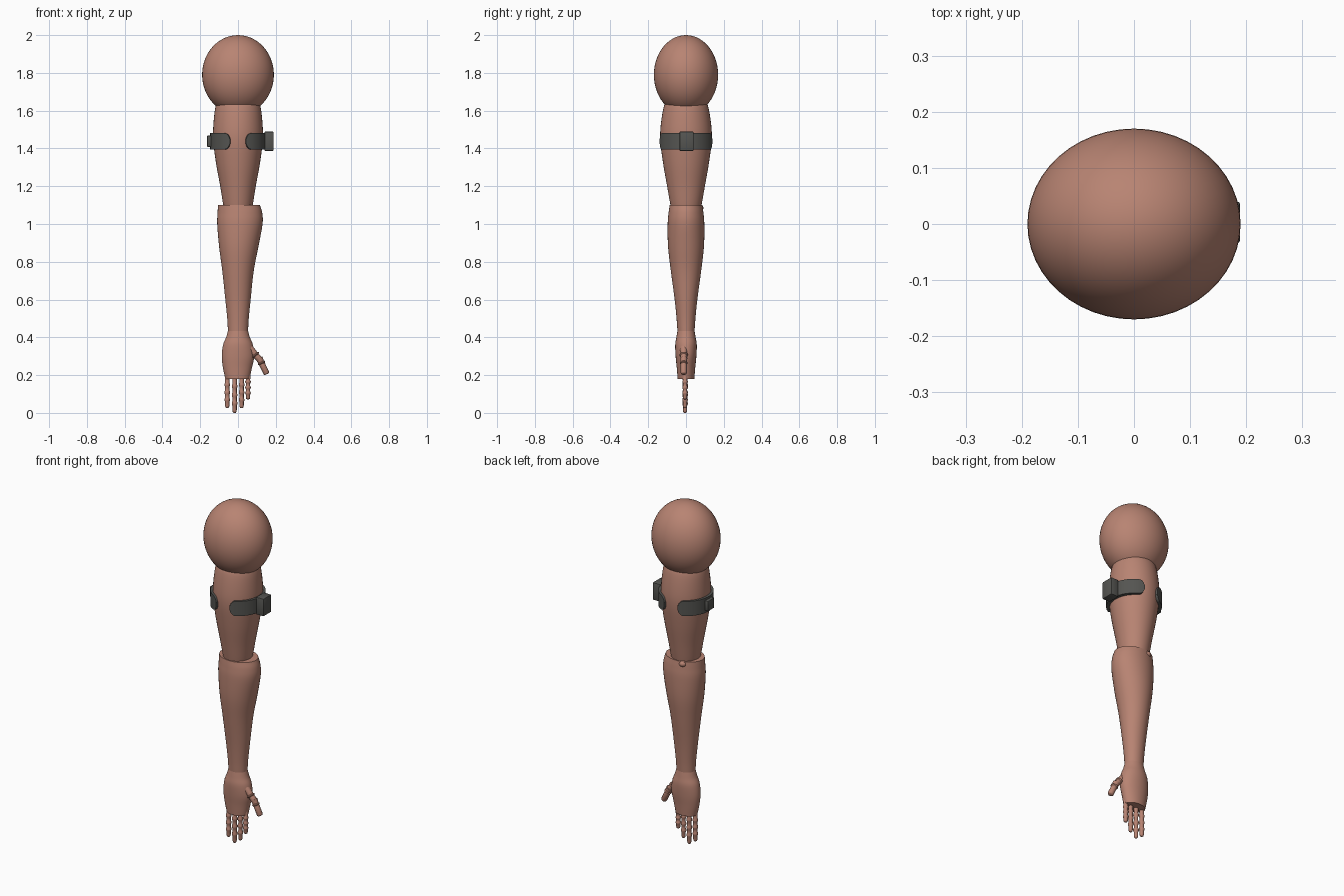
import bpy, bmesh
from math import sin, cos, pi, radians, sqrt
from mathutils import Vector

cube = bpy.data.objects.get("Cube")
if cube:
    bpy.data.objects.remove(cube, do_unlink=True)


def material(name, color):
    mat = bpy.data.materials.new(name)
    mat.use_nodes = True
    mat.diffuse_color = (*color, 1)
    bsdf = next(n for n in mat.node_tree.nodes if n.type == "BSDF_PRINCIPLED")
    bsdf.inputs["Base Color"].default_value = (*color, 1)
    bsdf.inputs["Roughness"].default_value = 0.7
    return mat


skin = material("skin", (0.48, 0.23, 0.17))
rubber = material("dark grey", (0.09, 0.09, 0.083))


def finish(bm, name, mat, angle=40):
    bmesh.ops.recalc_face_normals(bm, faces=bm.faces)
    mesh = bpy.data.meshes.new(name)
    bm.to_mesh(mesh)
    bm.free()
    obj = bpy.data.objects.new(name, mesh)
    bpy.context.collection.objects.link(obj)
    mesh.materials.append(mat)
    bpy.ops.object.select_all(action="DESELECT")
    obj.select_set(True)
    bpy.context.view_layer.objects.active = obj
    bpy.ops.object.shade_smooth_by_angle(angle=radians(angle))
    return obj


def smooth_rows(rows, steps=5):
    """Catmull-Rom interpolation of the cross-section table."""
    pts = [Vector(r) for r in rows]
    out = []
    for i in range(len(pts) - 1):
        b, c = pts[i], pts[i + 1]
        a = pts[i - 1] if i else b * 2 - c
        d = pts[i + 2] if i + 2 < len(pts) else c * 2 - b
        for s in range(steps):
            t = s / steps
            out.append((b * 2 + (c - a) * t + (a * 2 - b * 5 + c * 4 - d) * t * t
                        + (b * 3 - a - c * 3 + d) * t ** 3) / 2)
    return out + [pts[-1]]


def skin_rings(bm, rings):
    """Bridge closed rings of points and cap both ends."""
    loops = [[bm.verts.new(p) for p in ring] for ring in rings]
    n = len(loops[0])
    for low, high in zip(loops, loops[1:]):
        for i in range(n):
            j = (i + 1) % n
            bm.faces.new((low[i], low[j], high[j], high[i]))
    bm.faces.new(loops[0][::-1])
    bm.faces.new(loops[-1])


def limb(name, rows, sides=40):
    """Rows hold height, x centre, x radius and y radius."""
    bm = bmesh.new()
    rings = []
    for z, cx, rx, ry in smooth_rows([Vector(r) for r in rows]):
        rings.append([(cx + rx * cos(2 * pi * i / sides), ry * sin(2 * pi * i / sides), z)
                      for i in range(sides)])
    skin_rings(bm, rings)
    return finish(bm, name, skin)


def ellipsoid(name, centre, radii):
    bm = bmesh.new()
    bmesh.ops.create_uvsphere(bm, u_segments=48, v_segments=28, radius=1)
    bmesh.ops.scale(bm, vec=radii, verts=bm.verts)
    bmesh.ops.translate(bm, vec=centre, verts=bm.verts)
    return finish(bm, name, skin, 60)


def digit(name, start, end, radius, joints):
    """Tapered finger with a small bulge at each joint."""
    bm = bmesh.new()
    start, end = Vector(start), Vector(end)
    axis = end - start
    turn = Vector((0, 0, 1)).rotation_difference(axis)
    profile = [(0, 1)]
    for j in joints:
        profile += [(j - 0.06, 0.85), (j - 0.02, 1.1), (j + 0.02, 1.1), (j + 0.06, 0.85)]
    profile += [(0.93, 0.85), (0.98, 0.7), (1, 0.4)]
    rings = []
    for t, k in profile:
        rings.append([start + axis * t + turn @ Vector((cos(a), sin(a), 0)) * radius * k
                      for a in (2 * pi * i / 16 for i in range(16))])
    skin_rings(bm, rings)
    return finish(bm, name, skin, 50)


# Shoulder, arm and hand
ellipsoid("shoulder", (0, 0, 1.79), (0.19, 0.17, 0.21))
limb("upper_arm", [(1.05, 0, 0.065, 0.07), (1.1, 0, 0.078, 0.082), (1.2, 0, 0.094, 0.1),
                   (1.32, 0, 0.116, 0.121), (1.44, 0, 0.131, 0.136), (1.53, 0, 0.13, 0.133),
                   (1.63, 0, 0.117, 0.115), (1.66, 0, 0.09, 0.09)])
limb("forearm", [(0.43, 0, 0.053, 0.045), (0.5, 0, 0.057, 0.05), (0.6, 0, 0.067, 0.06),
                 (0.75, 0, 0.083, 0.08), (0.88, 0.004, 0.104, 0.095), (1, 0.01, 0.12, 0.097),
                 (1.06, 0.01, 0.118, 0.092), (1.1, 0.005, 0.111, 0.086)])
ellipsoid("elbow", (-0.03, 0.07, 1.085), (0.022, 0.022, 0.018))
limb("palm", [(0.18, -0.003, 0.064, 0.044), (0.24, -0.003, 0.077, 0.049), (0.3, 0, 0.086, 0.055),
              (0.36, 0, 0.079, 0.057), (0.4, 0, 0.063, 0.051), (0.435, 0, 0.053, 0.045)])

# Fingers and thumb
for name, x, tip in (("little_finger", -0.057, 0.025), ("ring_finger", -0.018, 0),
                     ("middle_finger", 0.019, 0.025), ("index_finger", 0.053, 0.072)):
    digit(name, (x, -0.005, 0.21), (x, -0.005, tip), 0.0135, (0.33, 0.55, 0.76))
digit("thumb_base", (0.06, -0.012, 0.345), (0.125, -0.012, 0.27), 0.02, (0.5,))
digit("thumb_tip", (0.112, -0.012, 0.29), (0.153, -0.012, 0.205), 0.019, (0.3,))


# Armband: two curved straps with rounded ends, open at front and back
def strap(name, side):
    bm = bmesh.new()
    reach, count, base = radians(73), 48, 1.438
    columns = []
    for i in range(count + 1):
        u = -cos(pi * i / count)
        a = u * reach
        edge = max(0, (abs(u) - 0.8) / 0.2)
        half = 0.043 * max(0.3, sqrt(max(0, 1 - edge ** 2.5)))
        columns.append([bm.verts.new((side * r * cos(a), (r - 0.001) * sin(a), base + h))
                        for r, h in ((0.125, -half), (0.147, -half), (0.147, half), (0.125, half))])
    for p, q in zip(columns, columns[1:]):
        for k in range(4):
            m = (k + 1) % 4
            bm.faces.new((p[k], p[m], q[m], q[k]))
    bm.faces.new(columns[0])
    bm.faces.new(columns[-1][::-1])
    return finish(bm, name, rubber)


def block(name, centre, size):
    bm = bmesh.new()
    bmesh.ops.create_cube(bm, size=1)
    bmesh.ops.scale(bm, vec=size, verts=bm.verts)
    bmesh.ops.translate(bm, vec=centre, verts=bm.verts)
    bmesh.ops.bevel(bm, geom=bm.edges[:], offset=0.005, segments=2, affect="EDGES", profile=0.5)
    return finish(bm, name, rubber)


strap("left_strap", 1)
strap("right_strap", -1)
block("band_module", (0.164, 0.003, 1.438), (0.05, 0.074, 0.102))
block("band_buckle", (-0.15, 0, 1.438), (0.028, 0.06, 0.06))
